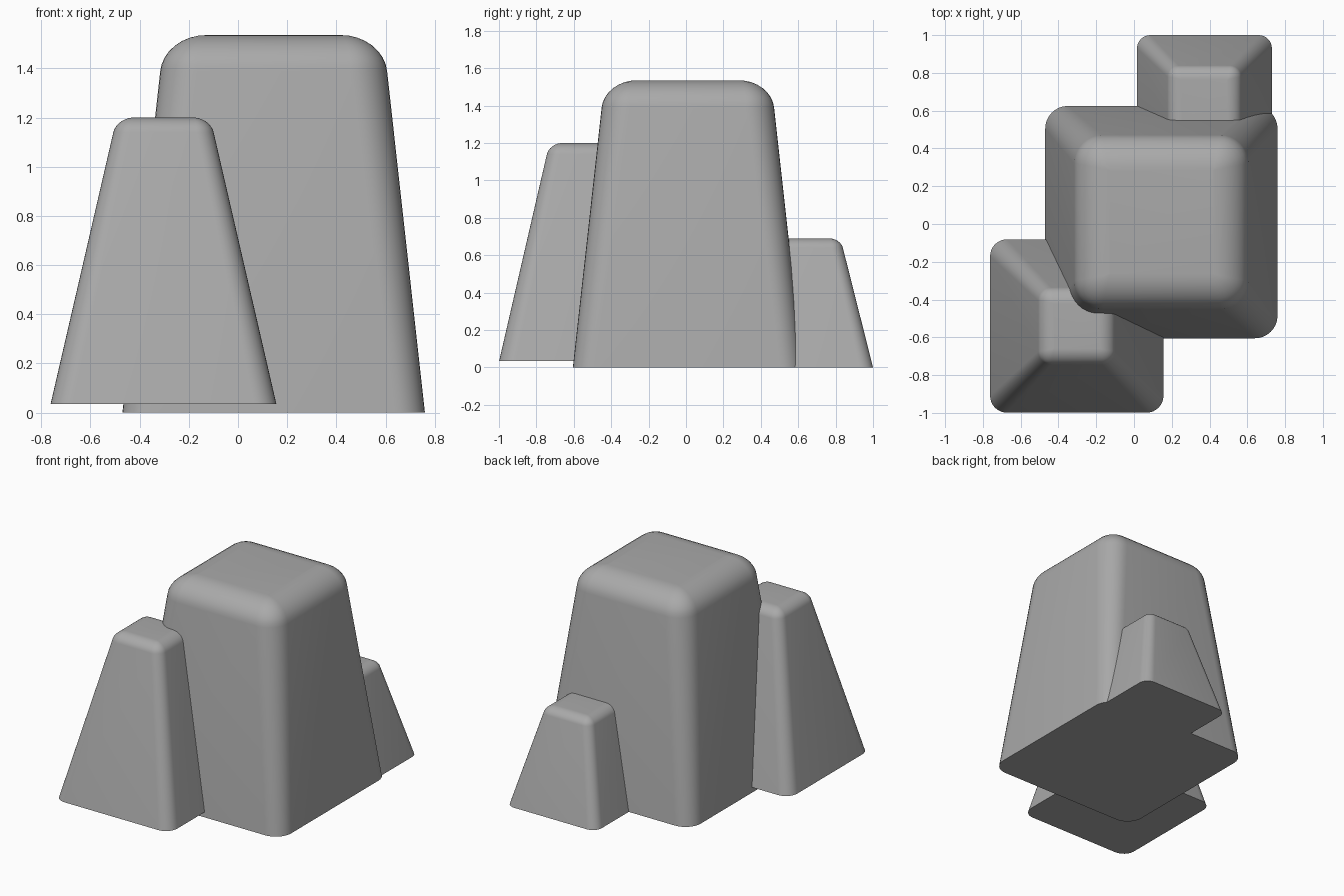
import bpy
import bmesh
from math import radians, cos, sin, pi

cube = bpy.data.objects.get("Cube")
if cube:
    bpy.data.objects.remove(cube, do_unlink=True)

# One plain stone colour
stone = bpy.data.materials.new("stone grey")
stone.use_nodes = True
colour = (0.4, 0.4, 0.4, 1)
stone.diffuse_color = colour
stone.node_tree.nodes["Principled BSDF"].inputs["Base Color"].default_value = colour

CORNER_STEPS = 8
EDGE_STEPS = 8


def ring(bm, cx, cy, half, radius, z):
    """Rounded square outline at one height."""
    verts = []
    for quarter, (sx, sy) in enumerate([(1, 1), (-1, 1), (-1, -1), (1, -1)]):
        for i in range(CORNER_STEPS + 1):
            a = pi / 2 * (quarter + i / CORNER_STEPS)
            x = cx + sx * (half - radius) + radius * cos(a)
            y = cy + sy * (half - radius) + radius * sin(a)
            verts.append(bm.verts.new((x, y, z)))
    return verts


def rock(name, centre, base, top, z0, z1, bevel, drop, r_base, r_top):
    """Tapered block: base and top are half widths, rounded on its upright and top edges."""
    shoulder_z = z1 - drop
    shoulder = base + (top - base) * (shoulder_z - z0) / (z1 - z0)
    flat = top - bevel
    levels = [(base, r_base, z0)]
    # Top edge as a conic arc, tangent to the sloping side and to the flat top
    for i in range(EDGE_STEPS + 1):
        t = i / EDGE_STEPS
        a, b, c = (1 - t) ** 2, 1.45 * t * (1 - t), t * t
        total = a + b + c
        half = (a * shoulder + b * top + c * flat) / total
        z = (a * shoulder_z + (b + c) * z1) / total
        radius = r_top * (half - flat) / (shoulder - flat)
        levels.append((half, max(radius, 0.002), z))

    bm = bmesh.new()
    rings = [ring(bm, *centre, *level) for level in levels]
    count = len(rings[0])
    for low, high in zip(rings, rings[1:]):
        for i in range(count):
            j = (i + 1) % count
            bm.faces.new((low[i], low[j], high[j], high[i]))
    bm.faces.new(rings[-1])
    bm.faces.new(rings[0][::-1])
    mesh = bpy.data.meshes.new(name)
    bm.to_mesh(mesh)
    bm.free()
    mesh.materials.append(stone)
    obj = bpy.data.objects.new(name, mesh)
    bpy.context.collection.objects.link(obj)
    bpy.ops.object.select_all(action='DESELECT')
    obj.select_set(True)
    bpy.context.view_layer.objects.active = obj
    bpy.ops.object.shade_smooth_by_angle(angle=radians(40))
    return obj


# Tall middle rock, medium front rock and small back rock
rock("main_rock", (0.145, 0.01), 0.615, 0.445, 0, 1.535,
     bevel=0.17, drop=0.145, r_base=0.12, r_top=0.15)
rock("front_rock", (-0.303, -0.54), 0.459, 0.19, 0.035, 1.2,
     bevel=0.07, drop=0.06, r_base=0.09, r_top=0.07)
rock("back_rock", (0.373, 0.643), 0.357, 0.183, 0, 0.69,
     bevel=0.06, drop=0.05, r_base=0.07, r_top=0.06)
